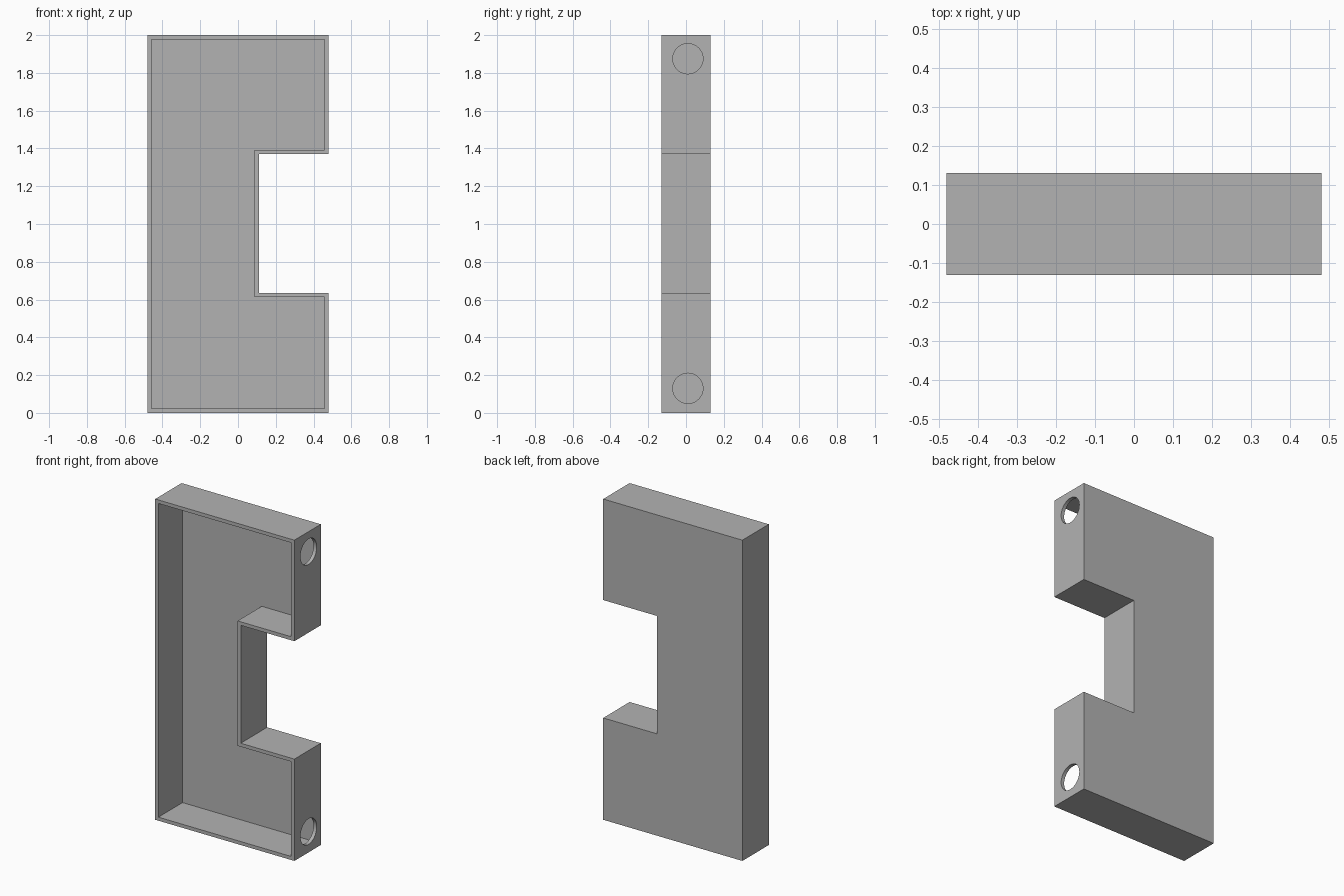
import bpy, bmesh, math

cube = bpy.data.objects.get("Cube")
if cube:
    bpy.data.objects.remove(cube, do_unlink=True)

HALF_X, HALF_Y, TOP = 0.48, 0.13, 2.0
NOTCH_X, NOTCH_LOW, NOTCH_HIGH = 0.11, 0.635, 1.37
WALL = 0.022

grey = bpy.data.materials.new("plain grey")
grey.use_nodes = True
colour = (0.45, 0.45, 0.45, 1)
grey.diffuse_color = colour
grey.node_tree.nodes["Principled BSDF"].inputs["Base Color"].default_value = colour


def c_prism(name, inset, y_front, y_back):
    """Notched rectangle, shrunk by inset and extruded along y."""
    right, low, high = HALF_X - inset, inset, TOP - inset
    nx, n0, n1 = NOTCH_X - inset, NOTCH_LOW - inset, NOTCH_HIGH + inset
    outline = [(-right, low), (right, low), (right, n0), (nx, n0),
               (nx, n1), (right, n1), (right, high), (-right, high)]
    bm = bmesh.new()
    face = bm.faces.new([bm.verts.new((x, y_front, z)) for x, z in outline])
    ext = bmesh.ops.extrude_face_region(bm, geom=[face])
    moved = [v for v in ext["geom"] if isinstance(v, bmesh.types.BMVert)]
    bmesh.ops.translate(bm, verts=moved, vec=(0, y_back - y_front, 0))
    bmesh.ops.recalc_face_normals(bm, faces=bm.faces)
    mesh = bpy.data.meshes.new(name)
    bm.to_mesh(mesh)
    bm.free()
    mesh.materials.append(grey)
    obj = bpy.data.objects.new(name, mesh)
    bpy.context.collection.objects.link(obj)
    return obj


def cut(target, cutter):
    mod = target.modifiers.new(cutter.name, "BOOLEAN")
    mod.operation, mod.solver, mod.object = "DIFFERENCE", "EXACT", cutter
    bpy.context.view_layer.objects.active = target
    bpy.ops.object.modifier_apply(modifier=mod.name)
    bpy.data.objects.remove(cutter, do_unlink=True)


# Notched tray, hollow and open at the front
tray = c_prism("notched_tray", 0, -HALF_Y, HALF_Y)
cut(tray, c_prism("cavity_cutter", WALL, -HALF_Y - 0.1, HALF_Y - WALL))

# Round holes through the two end walls beside the notch
for z in (0.13, 1.875):
    bpy.ops.mesh.primitive_cylinder_add(vertices=48, radius=0.08, depth=0.12,
                                        location=(HALF_X, 0.01, z),
                                        rotation=(0, math.pi / 2, 0))
    hole = bpy.context.object
    hole.name = "hole_cutter"
    hole.data.materials.append(grey)
    cut(tray, hole)

# Crisp edges, smooth hole rims
bpy.ops.object.select_all(action="DESELECT")
tray.select_set(True)
bpy.context.view_layer.objects.active = tray
bpy.ops.object.shade_smooth_by_angle(angle=math.radians(30))
